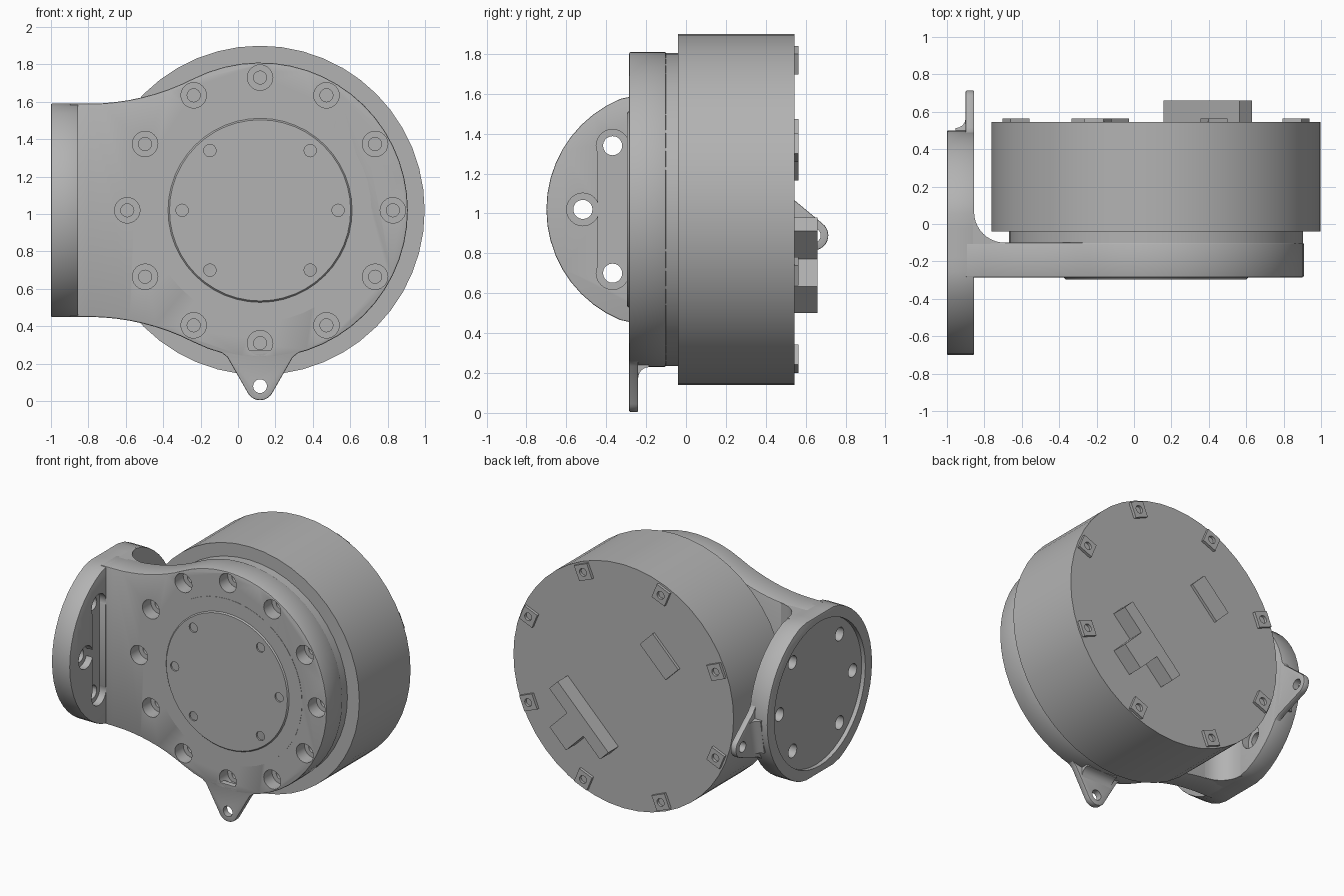
import bpy, bmesh
from math import sin, cos, pi, radians, sqrt, atan2
from mathutils import Matrix, Vector

cube = bpy.data.objects.get("Cube")
if cube:
    bpy.data.objects.remove(cube, do_unlink=True)

grey = bpy.data.materials.new("machined grey")
grey.use_nodes = True
colour = (0.45, 0.45, 0.45, 1)
grey.diffuse_color = colour
grey.node_tree.nodes["Principled BSDF"].inputs["Base Color"].default_value = colour

CX, CZ = 0.118, 1.02        # main axis, running along y
FY = -0.10                  # side flange axis, running along x


def frame(origin, x, y, z):
    m = Matrix((x, y, z)).transposed().to_4x4()
    m.translation = Vector(origin)
    return m


ALONG_Y = frame((CX, 0, CZ), (1, 0, 0), (0, 0, 1), (0, 1, 0))
ALONG_X = frame((0, FY, CZ), (0, 1, 0), (0, 0, 1), (1, 0, 0))
ALONG_Z = frame((0, 0, CZ), (1, 0, 0), (0, 1, 0), (0, 0, 1))


def circle(r, u=0, v=0, n=48):
    return [(u + r * cos(2 * pi * i / n), v + r * sin(2 * pi * i / n)) for i in range(n)]


def arc(r, u, v, a, b, n):
    return [(u + r * cos(a + (b - a) * i / n), v + r * sin(a + (b - a) * i / n)) for i in range(n + 1)]


def box(u, v, w, h, turn=0):
    c, s = cos(turn), sin(turn)
    return [(u + c * a * w / 2 - s * b * h / 2, v + s * a * w / 2 + c * b * h / 2)
            for a, b in ((-1, -1), (1, -1), (1, 1), (-1, 1))]


def prism(name, outline, lo, hi, m, bevel=0, top_scale=1):
    """Extrude a 2D outline between two heights in a local frame."""
    bm = bmesh.new()
    rings = [[bm.verts.new(m @ Vector((u * k, v * k, h))) for u, v in outline]
             for h, k in ((lo, top_scale), (hi, 1))]
    bm.faces.new(rings[0])
    bm.faces.new(rings[1])
    n = len(outline)
    for i in range(n):
        j = (i + 1) % n
        bm.faces.new((rings[0][i], rings[0][j], rings[1][j], rings[1][i]))
    bmesh.ops.recalc_face_normals(bm, faces=bm.faces)
    mesh = bpy.data.meshes.new(name)
    bm.to_mesh(mesh)
    bm.free()
    mesh.materials.append(grey)
    ob = bpy.data.objects.new(name, mesh)
    bpy.context.collection.objects.link(ob)
    if bevel:
        mod = ob.modifiers.new("edge", 'BEVEL')
        mod.width, mod.segments, mod.limit_method = bevel, 2, 'ANGLE'
        mod.angle_limit = radians(50)
        activate(ob)
        bpy.ops.object.modifier_apply(modifier=mod.name)
    return ob


def activate(ob):
    bpy.ops.object.select_all(action='DESELECT')
    ob.select_set(True)
    bpy.context.view_layer.objects.active = ob


def cut(ob, outline, lo, hi, m):
    cutter = prism("cutter", outline, lo, hi, m)
    cutter.hide_render = True
    mod = ob.modifiers.new("cut", 'BOOLEAN')
    mod.operation, mod.solver, mod.object = 'DIFFERENCE', 'EXACT', cutter
    activate(ob)
    bpy.ops.object.modifier_apply(modifier=mod.name)
    bpy.data.objects.remove(cutter, do_unlink=True)


def bolt_circle():
    """Six bolts: two on the horizontal, four at fifty degrees."""
    return [(0.417 * cos(radians(a)), 0.417 * sin(radians(a))) for a in (0, 50, 130, 180, 230, 310)]


# Motor drum and the neck in front of it
prism("motor_drum", circle(0.88), -0.04, 0.545, ALONG_Y)
prism("neck", circle(0.785), -0.11, -0.03, ALONG_Y)

# Bracket plate: round end swept by concave arcs into the flange
R, END, HALF, SWEEP = 0.79, -0.918, 0.57, 1.236
tangent = atan2(HALF + SWEEP, END)
upper = arc(R, 0, 0, 0, tangent, 18) + arc(SWEEP, END, HALF + SWEEP, tangent - pi, -pi / 2, 8)[1:]
upper.append((-0.9 - CX, HALF))
outline = upper + [(u, -v) for u, v in reversed(upper[1:])]
plate = prism("bracket_plate", outline, -0.285, -0.10, ALONG_Y, bevel=0.008)
for i in range(12):
    a = i * pi / 6
    u, v = 0.71 * cos(a), 0.71 * sin(a)
    cut(plate, circle(0.068, u, v, 24), -0.4, -0.19, ALONG_Y)
    cut(plate, circle(0.035, u, v, 16), -0.4, -0.13, ALONG_Y)

# Output hub: flush ring and raised chamfered disc
prism("hub_ring", circle(0.595), -0.287, -0.2, ALONG_Y)
disc = prism("output_disc", circle(0.507), -0.296, -0.27, ALONG_Y, top_scale=0.955)
ring = bpy.data.objects["hub_ring"]
for u, v in bolt_circle():
    for part in (disc, ring):
        cut(part, circle(0.033, u, v, 16), -0.4, -0.24, ALONG_Y)

# Side flange: disc with flats above and below, recessed outer face
flat_disc = [(u, max(-HALF, min(HALF, v))) for u, v in circle(0.6)]
flange = prism("side_flange", flat_disc, -1.0, -0.855, ALONG_X, bevel=0.006)
cut(flange, circle(0.52), -1.1, -0.97, ALONG_X)
cut(flange, box(-0.265, 0, 0.15, 0.64), -0.905, -0.8, ALONG_X)
for u, v in bolt_circle():
    cut(flange, circle(0.082, u, v, 24), -0.905, -0.8, ALONG_X)
    cut(flange, circle(0.048, u, v, 20), -1.1, -0.8, ALONG_X)

# Concave web between flange and plate
web = [(-0.87, -0.12), (-0.69, -0.12)] + arc(0.165, -0.69, 0.065, -pi / 2, -pi, 10) + [(-0.87, 0.065)]
prism("flange_web", web, -HALF, HALF, ALONG_Z)


def ear(name, m, radius, depth):
    """Thin pointed ear with a hole and a filleted root."""
    hole = radius + 0.15
    right = [(w, sqrt(radius ** 2 - w ** 2) - 0.004) for w in (0.25, 0.21)] + [(0.175, radius - 0.005)]
    tip = arc(0.075, 0, hole, radians(28), radians(152), 10)
    ob = prism(name, right + tip + [(-w, v) for w, v in reversed(right)], 0, 0.045, m, bevel=0.006)
    cut(ob, circle(0.037, 0, hole, 20), -0.1, 0.1, m)
    # Root fillet, extruded across the ear
    side = m @ Matrix.Rotation(pi / 2, 4, 'Y')
    r = min(depth - 0.045, 0.055)
    root = radius - 0.02
    profile = [(-0.02, root), (-0.02, root + 0.02 + r)]
    profile += [(-0.045 - r + r * cos(t), root + 0.02 + r - r * sin(t)) for t in (0, pi / 8, pi / 4, 3 * pi / 8, pi / 2)]
    profile.append((-0.045 - r, root))
    prism(name + "_fillet", profile, -0.125, 0.125, side)


ear("lower_ear", frame((CX, -0.285, CZ), (1, 0, 0), (0, 0, -1), (0, 1, 0)), 0.79, 0.185)
c, s = cos(radians(10)), sin(radians(10))
ear("flange_ear", frame((-0.855, FY, CZ), (0, s, c), (0, c, -s), (-1, 0, 0)), 0.6, 0.145)

# Eight mounting pads round the back rim
for i in range(8):
    a = pi / 8 + i * pi / 4
    u, v = 0.81 * cos(a), 0.81 * sin(a)
    pad = prism("mounting_pad", box(u, v, 0.11, 0.11, a), 0.53, 0.565, ALONG_Y)
    cut(pad, circle(0.028, u, v, 16), 0.546, 0.6, ALONG_Y)

# Back cover plate and T-shaped connector
prism("cover_plate", box(-0.298, 0.3, 0.29, 0.145, pi / 4), 0.53, 0.565, ALONG_Y)
prism("connector_bar", box(0.277, -0.277, 0.573, 0.095, pi / 4), 0.53, 0.66, ALONG_Y)
prism("connector_stem", box(0.367, -0.375, 0.187, 0.22, pi / 4), 0.53, 0.66, ALONG_Y)

for ob in bpy.context.scene.objects:
    if ob.type == 'MESH' and grey.name in ob.data.materials:
        activate(ob)
        bpy.ops.object.shade_smooth_by_angle(angle=radians(30))
